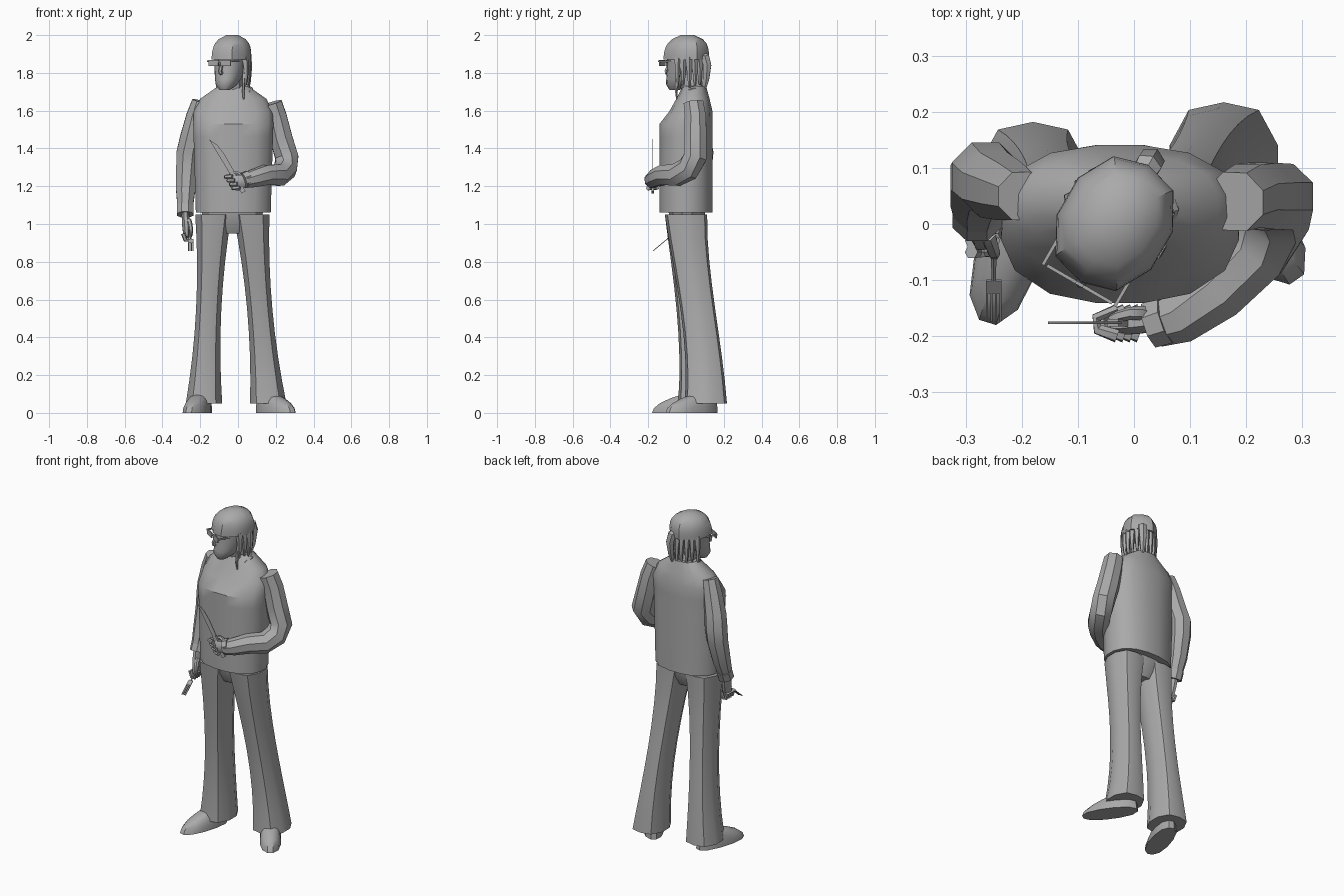
import bpy, bmesh, random
from math import cos, sin, pi, radians, sqrt
from mathutils import Vector, Matrix

if "Cube" in bpy.data.objects:
    bpy.data.objects.remove(bpy.data.objects["Cube"])
random.seed(4)

grey_colour = (.4, .4, .4, 1)
grey = bpy.data.materials.new("plain_grey")
grey.use_nodes = True
grey.diffuse_color = grey_colour
grey.node_tree.nodes["Principled BSDF"].inputs["Base Color"].default_value = grey_colour


def place(x, y, z, turn=0, axis='Z'):
    return Matrix.Translation((x, y, z)) @ Matrix.Rotation(radians(turn), 4, axis)


WORLD = Matrix.Identity(4)
HEAD = place(-.035, 0, 0, -30)


def skin(name, rings, frame):
    """Bridge rings of points into a closed solid."""
    bm = bmesh.new()
    loops = [[bm.verts.new(point) for point in ring] for ring in rings]
    for low, high in zip(loops, loops[1:]):
        for i in range(len(low)):
            bm.faces.new((low[i - 1], low[i], high[i], high[i - 1]))
    bm.faces.new(loops[0])
    bm.faces.new(loops[-1])
    bmesh.ops.recalc_face_normals(bm, faces=bm.faces)
    bm.transform(frame)
    mesh = bpy.data.meshes.new(name)
    bm.to_mesh(mesh)
    bm.free()
    mesh.materials.append(grey)
    part = bpy.data.objects.new(name, mesh)
    bpy.context.collection.objects.link(part)
    bpy.ops.object.select_all(action='DESELECT')
    part.select_set(True)
    bpy.context.view_layer.objects.active = part
    bpy.ops.object.shade_smooth_by_angle(angle=radians(34))


def section(centre, across, along, sides, power):
    """Rounded-square cross-section."""
    points = []
    for i in range(sides):
        angle = 2 * pi * (i + .5) / sides
        x, y = cos(angle), sin(angle)
        size = (abs(x) ** power + abs(y) ** power) ** (-1 / power)
        points.append(centre + (across * x + along * y) * size)
    return points


def stack(name, bottom, top, count, shape, sides=10, power=2.4, frame=WORLD):
    """Level sections; shape(t) gives centre x, centre y, half width, half depth."""
    rings = []
    for i in range(count):
        t = i / (count - 1)
        x, y, width, depth = shape(t)
        centre = Vector((x, y, bottom + (top - bottom) * t))
        rings.append(section(centre, Vector((width, 0, 0)), Vector((0, depth, 0)), sides, power))
    skin(name, rings, frame)


def smooth_path(points, steps):
    """Catmull-Rom curve through the points."""
    points = [Vector(p) for p in points]
    padded = [points[0]] + points + [points[-1]]
    path = []
    for a, b, c, d in zip(padded, padded[1:], padded[2:], padded[3:]):
        for i in range(steps):
            t = i / steps
            start, end = b + (c - a) * t / 2, c - (d - b) * (1 - t) / 2
            path.append(start.lerp(end, t * t * (3 - 2 * t)))
    return path + [points[-1]]


def tube(name, points, start, end, bulge=0, steps=2, sides=6, flat=1, side=(1, 0, 0), frame=WORLD):
    path = smooth_path(points, steps)
    last = len(path) - 1
    rings = []
    for i, centre in enumerate(path):
        t = i / last
        radius = start + (end - start) * t + bulge * sin(pi * t)
        tangent = (path[min(i + 1, last)] - path[max(i - 1, 0)]).normalized()
        across = Vector(side)
        across = (across - tangent * across.dot(tangent)).normalized()
        rings.append(section(centre, across * radius * flat, tangent.cross(across) * radius, sides, 2.3))
    skin(name, rings, frame)


def plate(name, outline, thickness, frame):
    skin(name, [[(x, y, z) for x, z in outline] for y in (-thickness / 2, thickness / 2)], frame)


def box(name, x, y, z, width, depth, height, frame):
    w, h = width / 2, height / 2
    plate(name, [(-w, -h), (w, -h), (w, h), (-w, h)], depth, frame @ place(x, y, z))


# Jacket: straight body that rounds over into the shoulders and collar
def jacket_shape(t):
    shoulder = max(0, (t - .7) / .3)
    return -.025, .045 * sqrt(shoulder), .2 + .02 * t - .14 * shoulder ** 3, .142 - .08 * shoulder


stack("jacket", 1.06, 1.73, 11, jacket_shape, sides=16)

for side, name in ((-1, "collar_right"), (1, "collar_left")):
    edge = side * .08 - .02
    tube(name, [(edge, .05, 1.71), (edge, -.01, 1.69), (-.03, -.07, 1.61)], .02, .005, flat=.6)


# Trousers: waist and flared legs
def seat_shape(t):
    return -.03, .005, .08 + .1 * sqrt(t), .06 + .045 * sqrt(t)


def leg_shape(hip, ankle, sway):
    def shape(t):
        flare = (2 * t - 1) ** 2
        return (hip + (ankle - hip) * t, sway * sin(t ** 1.3 * pi / 2),
                .068 + .03 * flare, .092 + .02 * flare)
    return shape


stack("trouser_seat", .95, 1.1, 4, seat_shape, sides=12)
stack("trouser_leg_right", .05, 1.05, 9, lambda t: leg_shape(-.13, -.18, .07)(1 - t), power=2.7)
stack("trouser_leg_left", .05, 1.05, 9, lambda t: leg_shape(.07, .16, .105)(1 - t), power=2.7)


# Shoes: flat sole, low toe, raised heel
def shoe_shape(t):
    rise = t * t
    return 0, .075 * rise, .06 - .02 * rise, .16 * (1 - .6 * rise)


stack("shoe_right", 0, .1, 5, shoe_shape, sides=12, frame=place(-.215, -.025, 0, -17))
stack("shoe_left", 0, .1, 5, shoe_shape, sides=12, frame=place(.2, .03, 0, 35))

# Sleeves with cuffs
tube("sleeve_right", [(-.2, .05, 1.65), (-.25, .07, 1.45), (-.27, .08, 1.3), (-.28, .02, 1.08)],
     .045, .042, bulge=.02, sides=8)
tube("sleeve_left", [(.18, .04, 1.64), (.23, .05, 1.45), (.25, .01, 1.29), (.15, -.12, 1.26), (.04, -.18, 1.23)],
     .055, .04, bulge=.016, sides=8, side=(1, -1, 0))
tube("cuff_right", [(-.28, .03, 1.1), (-.28, .01, 1.05)], .046, .046, sides=8)
tube("cuff_left", [(.06, -.17, 1.24), (.03, -.18, 1.23)], .045, .043, sides=8, side=(0, 0, 1))


# Hands: flattened palm, four curled fingers and a thumb
def hand(which, wrist, palm_end, side, knuckle, spacing, along, across, thumb):
    tube("palm_" + which, [wrist, palm_end], .03, .028, bulge=.008, steps=4, sides=8, flat=.6, side=side)
    for i in range(4):
        root = Vector(knuckle) + Vector(spacing) * i
        curl = [root + Vector(along) * sin(a) + Vector(across) * (1 - cos(a)) for a in (0, pi / 3, pi * .6, pi)]
        tube("finger_" + which, curl, .012, .008, steps=1, side=spacing)
    tube("thumb_" + which, thumb, .014, .009, side=spacing)


hand("right", (-.28, .01, 1.07), (-.27, -.02, .93), (1, 0, 0), (-.29, .01, .95), (0, -.02, 0),
     (0, 0, -.04), (.022, 0, 0), [(-.26, -.02, 1.02), (-.25, -.05, .98), (-.25, -.05, .94)])
hand("left", (.05, -.17, 1.23), (-.04, -.18, 1.22), (0, 1, 0), (-.03, -.2, 1.25), (.013, 0, -.02),
     (-.04, 0, 0), (0, .025, 0), [(.02, -.16, 1.25), (-.01, -.16, 1.27), (-.04, -.17, 1.26)])

# Fork in the right hand
FORK = place(-.25, -.1, .92, 40, 'X')
tube("fork_handle", [(0, .1, 0), (0, 0, 0)], .007, .004, frame=FORK)
box("fork_base", 0, -.015, 0, .028, .03, .004, FORK)
for i in range(4):
    box("fork_tine", (i - 1.5) * .008, -.06, 0, .004, .07, .004, FORK)

# Knife in the left hand
KNIFE = place(-.035, -.176, 1.275, -31, 'Y')
plate("knife_blade", [(-.012, 0), (.015, 0), (.017, .1), (.01, .16), (-.012, .21)], .004, KNIFE)
box("knife_handle", 0, 0, -.06, .024, .014, .13, KNIFE)


# Neck, and a head that tapers forward to the chin
def head_shape(t):
    return 0, -.07 * (1 - t) ** 2, .085 * (t + .01) ** .25, .105 * (t + .01) ** .3


tube("neck", [(-.02, .045, 1.66), (-.035, .01, 1.82)], .06, .056, sides=10)
stack("head", 1.71, 1.93, 9, head_shape, sides=14, frame=HEAD)
tube("nose", [(0, -.1, 1.85), (0, -.12, 1.81), (0, -.11, 1.8)], .009, .012, frame=HEAD)
for z in (1.757, 1.77):
    tube("lip", [(-.03, -.08, z), (0, -.1, z), (.03, -.08, z)], .003, .003, bulge=.006, side=(0, 0, 1), frame=HEAD)

# Glasses, ears and the long locks beside them
box("glasses_bridge", 0, -.124, 1.86, .02, .006, .008, HEAD)
for side in (-1, 1):
    box("lens", side * .037, -.124, 1.853, .06, .006, .032, HEAD)
    box("glasses_arm", side * .074, -.065, 1.862, .006, .124, .009, HEAD)
    x = side * .08
    tube("ear", [(x, .01, 1.87), (x, .01, 1.8)], .012, .009, bulge=.01, steps=3, flat=.6, frame=HEAD)
    tube("long_lock", [(x, .01, 1.83), (x, -.01, 1.75), (x, -.01, 1.66)], .014, .004, sides=5, frame=HEAD)


# Rounded cap
def cap_shape(t):
    dome = sqrt(1 - (.97 * t) ** 3)
    return 0, .01 * t, .1 * dome, .12 * dome


stack("cap", 1.87, 2, 7, cap_shape, frame=HEAD)

# Hair hanging below the back of the cap, with a ponytail
locks = 11
for i in range(locks):
    angle = pi * i / (locks - 1)
    x, y = .09 * cos(angle), .105 * sin(angle)
    tip = 1.74 - random.random() * .05
    tube("hair_lock", [(x * .9, y * .9, 1.88), (x, y, 1.81), (x * .95, y, tip)], .022, .005, sides=5, frame=HEAD)
tube("ponytail", [(0, .1, 1.89), (0, .13, 1.84), (0, .11, 1.7)], .022, .006, bulge=.01, frame=HEAD)
